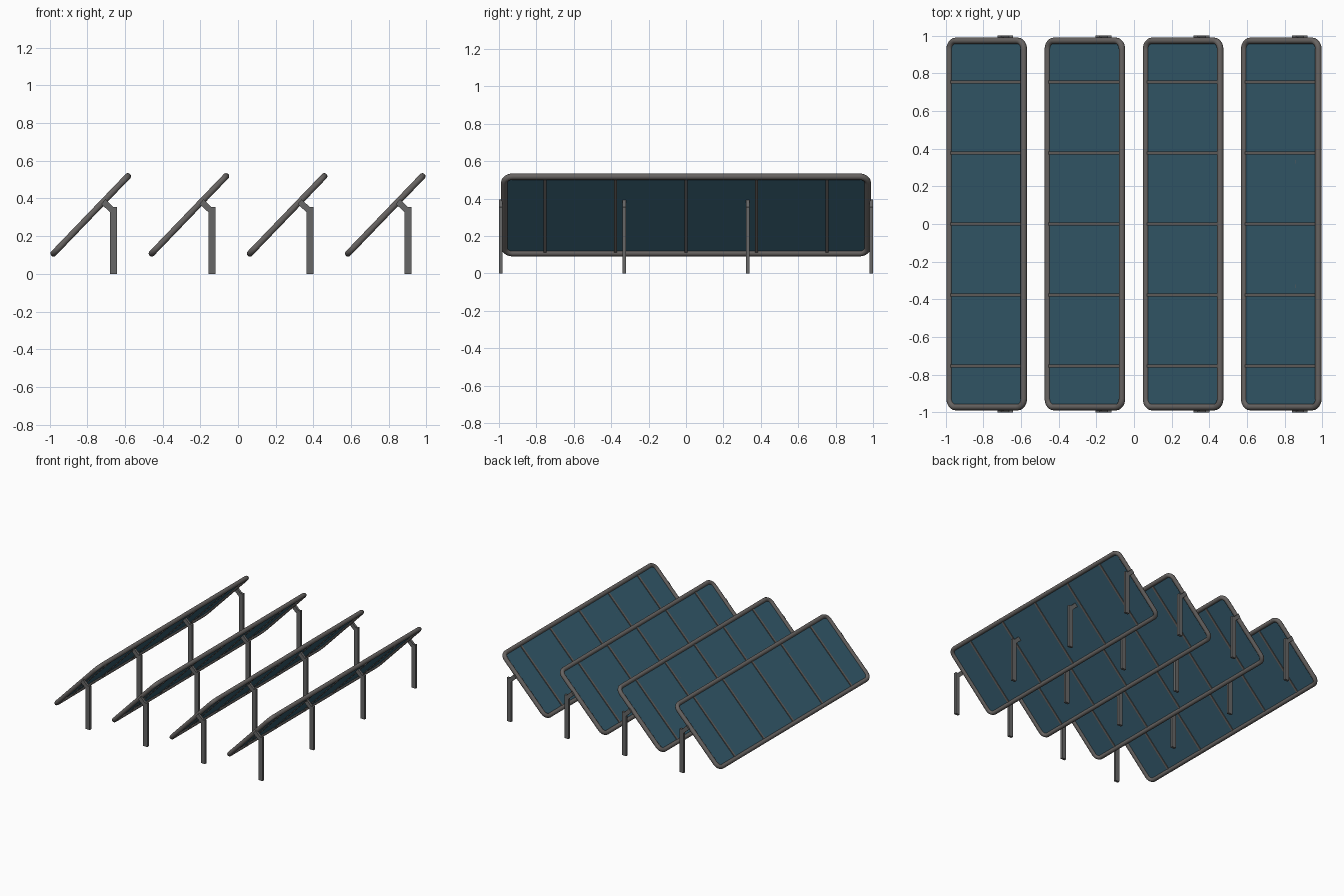
import bpy, bmesh, math
from mathutils import Matrix, Vector

if "Cube" in bpy.data.objects:
    bpy.data.objects.remove(bpy.data.objects["Cube"])

def mat(name, c):
    m = bpy.data.materials.new(name)
    m.diffuse_color = (*c, 1)
    m.use_nodes = True
    m.node_tree.nodes["Principled BSDF"].inputs["Base Color"].default_value = m.diffuse_color
    return m

GLASS = mat("blue panel", (0.036, 0.108, 0.158))
FRAME = mat("warm grey frame", (0.135, 0.125, 0.12))
POST = mat("grey post", (0.135, 0.135, 0.135))

PITCH, TILT, CZ = 0.521, math.radians(46.1), 0.313
HU, HV, RAD, TUBE = 0.284, 0.972, 0.045, 0.017  # frame centreline half sizes

def finish(name, bm, m, matrix, smooth=False):
    bmesh.ops.recalc_face_normals(bm, faces=bm.faces[:])
    me = bpy.data.meshes.new(name)
    bm.to_mesh(me)
    bm.free()
    me.materials.append(m)
    ob = bpy.data.objects.new(name, me)
    ob.matrix_world = matrix
    bpy.context.collection.objects.link(ob)
    if smooth:
        me.shade_smooth()
    return ob

def outline(n=6):
    """Rounded rectangle: (point, outward direction) pairs."""
    pts = []
    for q, (sx, sy) in enumerate([(1, 1), (-1, 1), (-1, -1), (1, -1)]):
        for i in range(n + 1):
            a = math.pi / 2 * (q + i / n)
            d = Vector((math.cos(a), math.sin(a), 0))
            pts.append((Vector((sx * (HU - RAD), sy * (HV - RAD), 0)) + d * RAD, d))
    return pts

def frame(matrix):
    bm = bmesh.new()
    sides = 12
    rings = []
    for p, d in outline():
        ring = []
        for k in range(sides):
            a = 2 * math.pi * (k + 0.5) / sides
            ring.append(bm.verts.new(p + TUBE * (d * math.cos(a) + Vector((0, 0, math.sin(a))))))
        rings.append(ring)
    for i, r in enumerate(rings):
        s = rings[(i + 1) % len(rings)]
        for k in range(sides):
            j = (k + 1) % sides
            bm.faces.new((r[k], r[j], s[j], s[k]))
    finish("panel_frame", bm, FRAME, matrix, True)

def glass(matrix):
    bm = bmesh.new()
    f = bm.faces.new([bm.verts.new(p + Vector((0, 0, -0.002))) for p, d in outline()])
    ext = bmesh.ops.extrude_face_region(bm, geom=[f])["geom"]
    bmesh.ops.translate(bm, vec=(0, 0, 0.004),
                        verts=[v for v in ext if isinstance(v, bmesh.types.BMVert)])
    finish("panel_sheet", bm, GLASS, matrix)

def bars(matrix):
    bm = bmesh.new()
    for i in range(-2, 3):
        bmesh.ops.create_cube(bm, size=1, matrix=Matrix.Translation((0, i * 0.377, 0))
                              @ Matrix.Diagonal((2 * HU, 0.016, 0.016, 1)))
    finish("cross_bars", bm, FRAME, matrix)

def post(x, y):
    # upright with an angled arm reaching the panel
    prof = [(0.103, 0), (0.140, 0), (0.140, 0.355), (0.119, 0.355),
            (0.077, 0.396), (0.056, 0.370), (0.103, 0.327)]
    bm = bmesh.new()
    f = bm.faces.new([bm.verts.new((px, -0.01, pz)) for px, pz in prof])
    ext = bmesh.ops.extrude_face_region(bm, geom=[f])["geom"]
    bmesh.ops.translate(bm, vec=(0, 0.02, 0),
                        verts=[v for v in ext if isinstance(v, bmesh.types.BMVert)])
    finish("support_post", bm, POST, Matrix.Translation((x, y, 0)))

# four tilted rows, each carried by four posts
for row in range(4):
    x = (row - 1.5) * PITCH
    m = Matrix.Translation((x, 0, CZ)) @ Matrix.Rotation(-TILT, 4, 'Y')
    frame(m)
    glass(m)
    bars(m)
    for y in (-0.99, -0.33, 0.33, 0.99):
        post(x, y)
